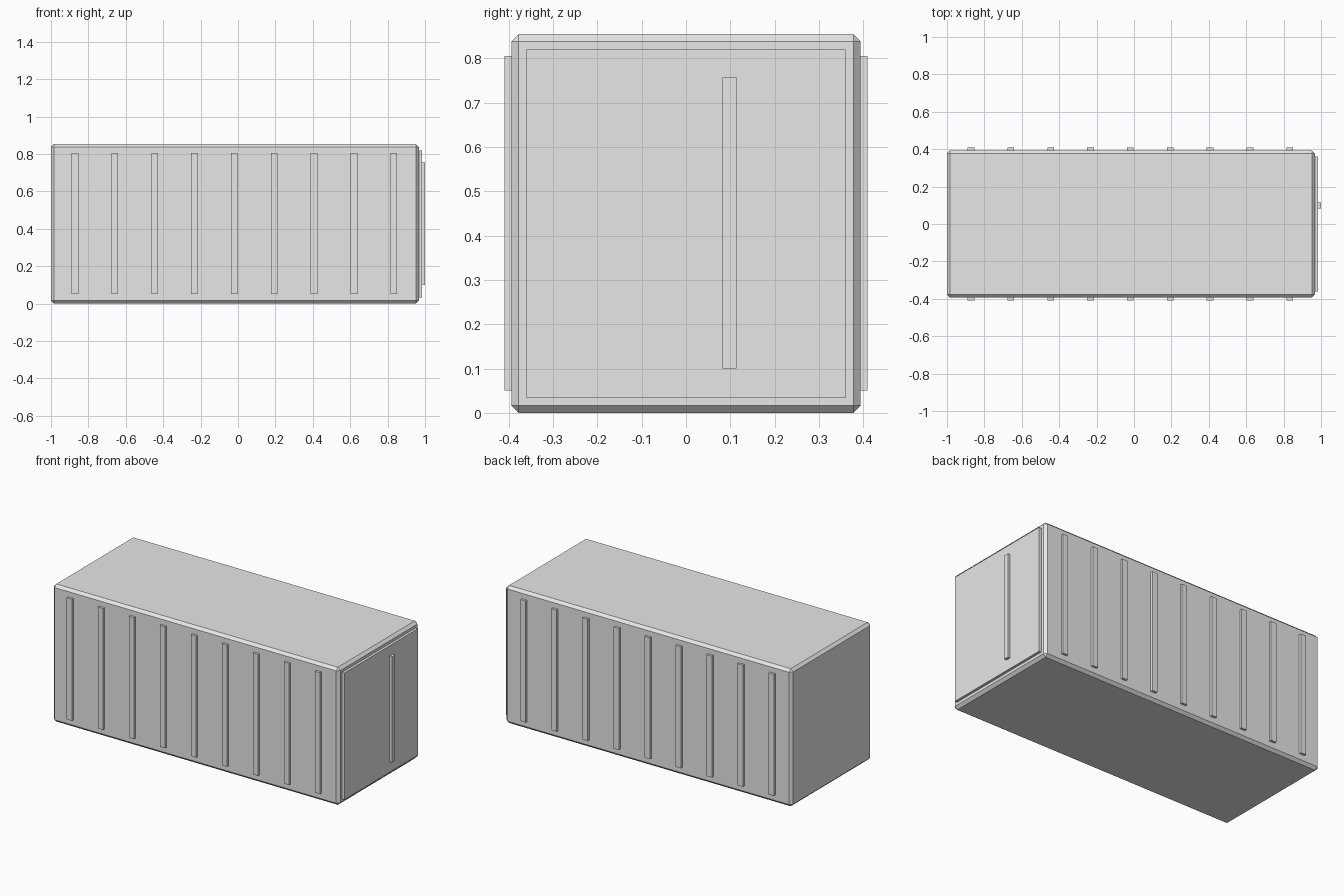
import bpy

cube = bpy.data.objects.get("Cube")
if cube:
    bpy.data.objects.remove(cube, do_unlink=True)

GREY = (0.8, 0.8, 0.8, 1)
grey = bpy.data.materials.new("light grey")
grey.use_nodes = True
grey.diffuse_color = GREY
grey.node_tree.nodes["Principled BSDF"].inputs["Base Color"].default_value = GREY


def box(name, low, high, chamfer=0):
    """Flat-shaded box between two corners, with optional chamfered edges."""
    bpy.ops.mesh.primitive_cube_add(
        size=1, location=[(a + b) / 2 for a, b in zip(low, high)])
    ob = bpy.context.object
    ob.name = name
    ob.scale = [b - a for a, b in zip(low, high)]
    bpy.ops.object.transform_apply(location=False, rotation=False, scale=True)
    ob.data.materials.append(grey)
    if chamfer:
        mod = ob.modifiers.new("chamfer", 'BEVEL')
        mod.width = chamfer
        mod.segments = 1
    return ob


# Container body with chamfered edges
END = 0.967
SIDE = 0.394
box("container_body", (-1, -SIDE, 0), (END, SIDE, 0.854), chamfer=0.0164)

# Door panel on the +x end, with its upright handle bar
box("door_panel", (END - 0.016, -0.36, 0.034), (0.983, 0.36, 0.82))
box("door_handle", (0.97, 0.082, 0.1), (1, 0.114, 0.756))

# Vertical ribs on both long sides
RIBS = 9
FIRST, STEP, HALF = -0.872, 0.2131, 0.018
for i in range(RIBS):
    x = FIRST + i * STEP
    for side, sign in (("front", -1), ("back", 1)):
        y0, y1 = sorted((sign * (SIDE - 0.016), sign * 0.409))
        box(f"{side}_rib_{i + 1}", (x - HALF, y0, 0.051), (x + HALF, y1, 0.805))
